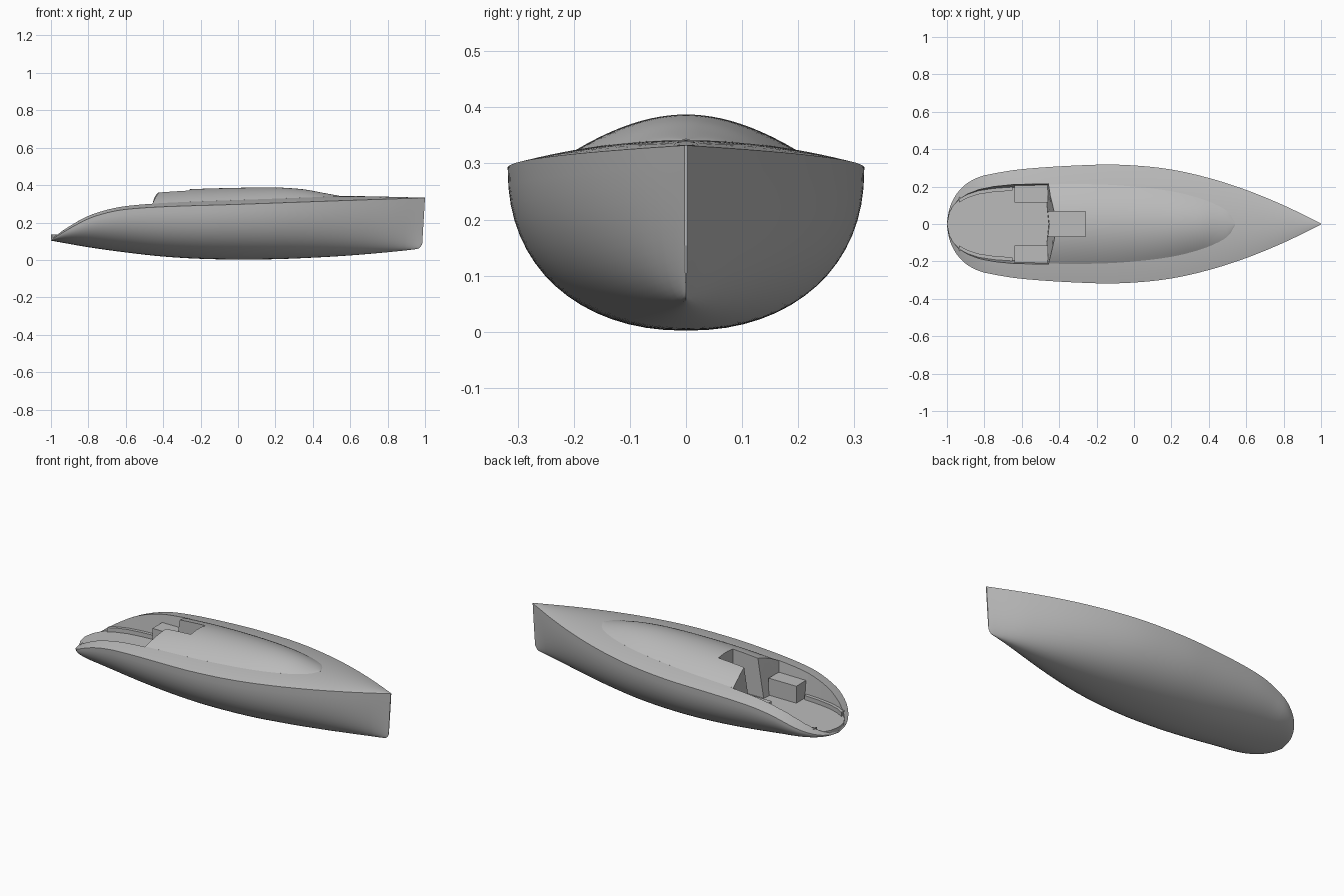
import bpy, bmesh
from math import cos, sin, pi

cube = bpy.data.objects.get("Cube")
if cube:
    bpy.data.objects.remove(cube)

grey = bpy.data.materials.new("hull_grey")
grey.use_nodes = True
grey.diffuse_color = (0.5, 0.5, 0.5, 1)
grey.node_tree.nodes["Principled BSDF"].inputs["Base Color"].default_value = (0.5, 0.5, 0.5, 1)


def curve(xs, vs):
    """Smooth cubic interpolation through the given points."""
    m = []
    for i in range(len(xs)):
        a, b = max(i - 1, 0), min(i + 1, len(xs) - 1)
        m.append((vs[b] - vs[a]) / (xs[b] - xs[a]))

    def f(x):
        i = 0
        while i < len(xs) - 2 and x > xs[i + 1]:
            i += 1
        d = xs[i + 1] - xs[i]
        t = min(max((x - xs[i]) / d, 0), 1)
        return ((2*t**3 - 3*t*t + 1) * vs[i] + (t**3 - 2*t*t + t) * d * m[i]
                + (3*t*t - 2*t**3) * vs[i + 1] + (t**3 - t*t) * d * m[i + 1])
    return f


# Lines of the boat along its length
beam = curve([-1, -.99, -.97, -.94, -.9, -.85, -.8, -.6, -.2, 0, .2, .4, .6, .8, 1],
             [.008, .07, .125, .172, .212, .242, .26, .293, .317, .313, .291, .246, .182, .1, .003])
sheer = curve([-1, -.9, -.8, -.7, -.6, -.4, 0, .5, 1],
              [.107, .168, .22, .252, .27, .284, .297, .315, .332])
keel = curve([-1, -.8, -.6, -.4, -.2, 0, .2, .4, .6, .8, .95, .985, 1],
             [.103, .068, .04, .018, .006, .002, .004, .012, .024, .041, .056, .064, .085])
cabin_width = curve([-.5, -.2, 0, .2, .35, .45, .51, .54],
                    [.212, .212, .2, .175, .138, .098, .058, .006])
cabin_rise = curve([-.5, -.42, -.2, .2, .35, .45, .54],
                   [.04, .045, .049, .046, .035, .017, .001])


def deck(x, y):
    b = beam(x)
    return sheer(x) + .04 * b / .316 * (1 - (y / b) ** 2)


def make(name, verts, faces, smooth=False):
    mesh = bpy.data.meshes.new(name)
    mesh.from_pydata(verts, [], faces)
    bm = bmesh.new()
    bm.from_mesh(mesh)
    bmesh.ops.recalc_face_normals(bm, faces=bm.faces)
    bm.to_mesh(mesh)
    bm.free()
    mesh.materials.append(grey)
    ob = bpy.data.objects.new(name, mesh)
    bpy.context.collection.objects.link(ob)
    if smooth:
        bpy.ops.object.select_all(action='DESELECT')
        ob.select_set(True)
        bpy.context.view_layer.objects.active = ob
        bpy.ops.object.shade_smooth_by_angle(angle=.6)
    return ob


def loft(name, rings, smooth=False):
    """Closed solid through equal rings of points."""
    n = len(rings[0])
    faces = [tuple(range(n)), tuple(range((len(rings) - 1) * n, len(rings) * n))]
    for i in range(len(rings) - 1):
        for j in range(n):
            k = (j + 1) % n
            faces.append((i*n + j, i*n + k, i*n + n + k, i*n + n + j))
    return make(name, [p for r in rings for p in r], faces, smooth)


def box(name, x0, x1, y0, y1, z0, z1):
    return loft(name, [[(x0, y0, z), (x1, y0, z), (x1, y1, z), (x0, y1, z)] for z in (z0, z1)])


# Hull with cambered deck
def hull_ring(x):
    b, top, low = beam(x), sheer(x), keel(x)
    ring = []
    for j in range(33):
        a = pi * j / 32
        y = b * (1 if j < 16 else -1) * abs(cos(a)) ** .9
        depth = sin(a) ** .9 if 0 < j < 32 else 0
        rake = .015 * depth * max(0, (x - .8) / .2)
        ring.append((x - rake, y, top - (top - low) * depth))
    for j in range(1, 20):
        y = -b + 2 * b * j / 20
        ring.append((x, y, deck(x, y)))
    return ring


stations = [-1 + .2 * (i / 14) ** 2 for i in range(14)]
stations += [-.8 + 1.7 * i / 48 for i in range(48)]
stations += [.9 + .1 * i / 10 for i in range(11)]
hull = loft("hull", [hull_ring(x) for x in stations], True)


# Domed cabin roof
def cabin_ring(x):
    w, h = cabin_width(x), cabin_rise(x)
    ys = [w * (j / 12 - 1) for j in range(25)]
    over = [(x, y, deck(x, y) + h * (1 - (y / w) ** 2)) for y in ys]
    under = [(x, y, deck(x, y) - .03) for y in reversed(ys)]
    return over + under


cabin = loft("cabin_roof", [cabin_ring(-.5 + 1.04 * i / 48) for i in range(49)], True)

# Cockpit outline, half of it, from the bulkhead to the stern
side = [(-.475, .195), (-.65, .193), (-.75, .186), (-.83, .174), (-.89, .155),
        (-.935, .13), (-.965, .1), (-.988, .06)]


def outline(z, grow, lean, corner):
    half = [(x + (corner if i == 0 else 0), y * grow) for i, (x, y) in enumerate(side)]
    pts = [(-.455 + lean, 0)] + half + [(-1, 0)] + [(x, -y) for x, y in reversed(half)]
    return [(x, y, z) for x, y in pts]


cutters = [
    loft("cockpit_cutter", [outline(.12, 1, 0, 0), outline(.45, 1.19, .055, .032)]),
    box("companionway_cutter", -.52, -.26, -.068, .068, .134, .5),
]
for cutter in cutters:
    cutter.hide_render = True
    cutter.hide_set(True)
    for ob in (hull, cabin):
        mod = ob.modifiers.new("cut", 'BOOLEAN')
        mod.operation = 'DIFFERENCE'
        mod.solver = 'EXACT'
        mod.object = cutter

# Apply the cuts, then drop the cutters
for ob in (hull, cabin):
    bpy.context.view_layer.objects.active = ob
    for mod in list(ob.modifiers):
        if mod.type == 'BOOLEAN':
            bpy.ops.object.modifier_move_to_index(modifier=mod.name, index=0)
    for mod in [m for m in ob.modifiers if m.type == 'BOOLEAN']:
        bpy.ops.object.modifier_apply(modifier=mod.name)
    bpy.ops.object.select_all(action='DESELECT')
    ob.select_set(True)
    bpy.ops.object.shade_smooth_by_angle(angle=.6)
for cutter in cutters:
    bpy.data.objects.remove(cutter)

# Cockpit sole, seats and side ledges
loft("cockpit_floor", [outline(.112, 1, 0, 0), outline(.135, 1.02, 0, 0)])
for s, label in ((1, "left"), (-1, "right")):
    box(label + "_seat", -.64, -.46, s * .115, s * .22, .125, .235)
    rings = [[(x, s * (y - .015), .125), (x, s * (y + .012), .125),
              (x, s * (y + .012), .16), (x, s * (y - .015), .16)] for x, y in side[1:6]]
    loft(label + "_ledge", rings)
